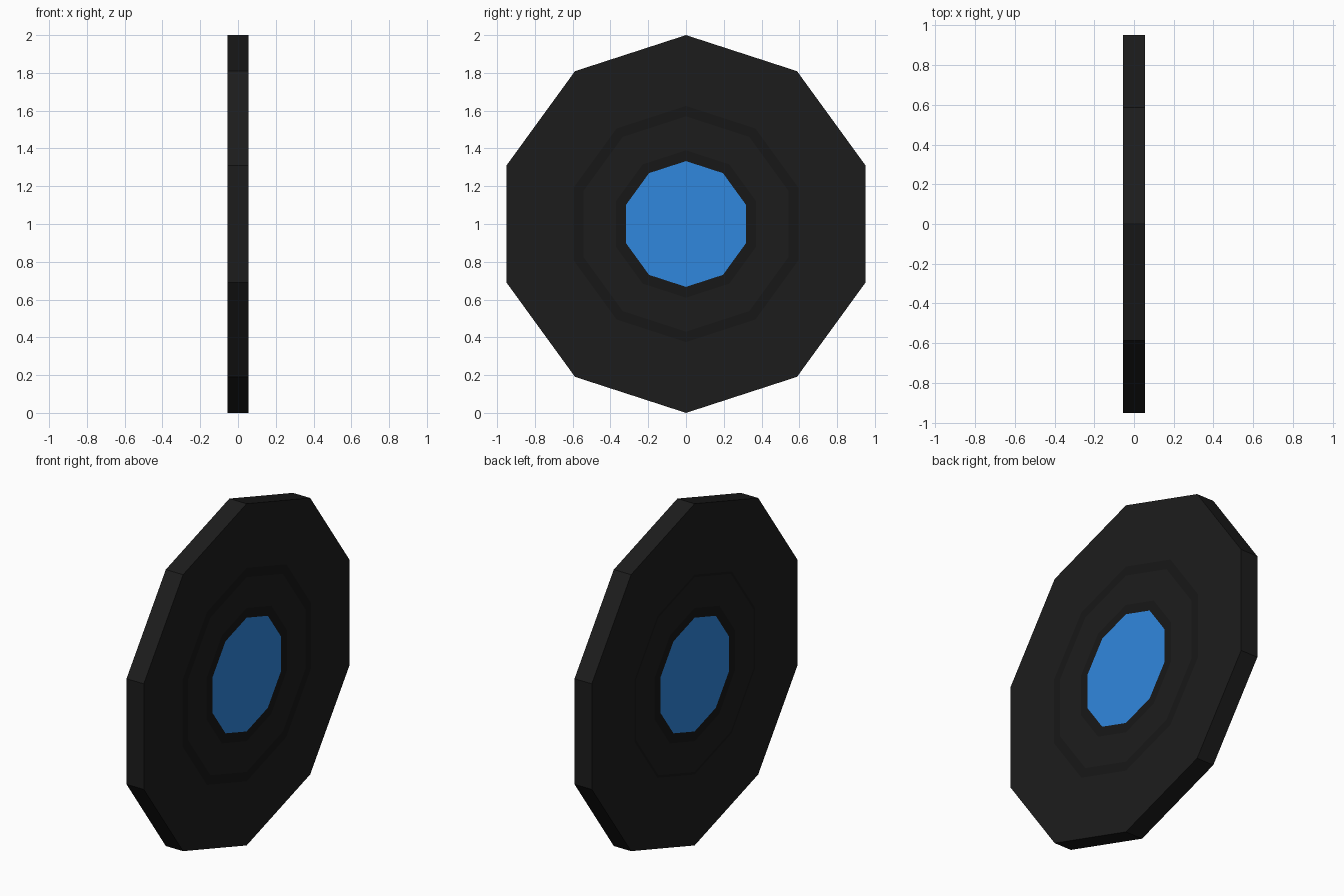
import bpy, bmesh
from math import sin, cos, pi

if "Cube" in bpy.data.objects:
    bpy.data.objects.remove(bpy.data.objects["Cube"])

SIDES, H = 10, 0.056   # decagon disc, half thickness


def material(name, rgb):
    m = bpy.data.materials.new(name)
    m.diffuse_color = (*rgb, 1)
    m.use_nodes = True
    m.node_tree.nodes["Principled BSDF"].inputs["Base Color"].default_value = m.diffuse_color
    return m


BODY = material("near_black", (0.0116, 0.0116, 0.0116))
DARK = material("darker_black", (0.0085, 0.0085, 0.0085))
BLUE = material("blue", (0.03, 0.242, 0.73))


def turned(name, profiles, mat):
    """Sweep (x, radius) profiles around the x axis; radius 0 closes the middle."""
    bm = bmesh.new()
    for prof in profiles:
        loops = []
        for x, r in prof:
            n = SIDES if r else 1
            loops.append([bm.verts.new((x, r * sin(2 * pi * i / SIDES),
                                        1 + r * cos(2 * pi * i / SIDES)))
                          for i in range(n)])
        for a, b in zip(loops, loops[1:]):
            for i in range(SIDES):
                j = (i + 1) % SIDES
                quad = [a[i % len(a)], a[j % len(a)], b[j % len(b)], b[i % len(b)]]
                f = bm.faces.new(list(dict.fromkeys(quad)))
                # point every face away from the disc centre
                f.normal_update()
                c = f.calc_center_median()
                c.z -= 1
                if f.normal.dot(c) < 0:
                    f.normal_flip()
    me = bpy.data.meshes.new(name)
    bm.to_mesh(me)
    bm.free()
    me.materials.append(mat)
    ob = bpy.data.objects.new(name, me)
    bpy.context.collection.objects.link(ob)


def both_faces(name, front, back, mat):
    """Flat band (inner, outer radius) on the +x and -x faces."""
    turned(name, [[(H, r) for r in front], [(-H, r) for r in back]], mat)


# thick outer rim with its edge wall
turned("outer_rim", [[(H, 0.625), (H, 1), (-H, 1), (-H, 0.585)]], BODY)
# dark decorative band, narrower on the -x face
both_faces("dark_band", (0.57, 0.625), (0.57, 0.585), DARK)
# middle plate
both_faces("middle_plate", (0.39, 0.57), (0.39, 0.57), BODY)
# dark surround of the centre
both_faces("centre_surround", (0.333, 0.39), (0.333, 0.39), DARK)
# blue centre
both_faces("blue_centre", (0, 0.333), (0, 0.333), BLUE)
